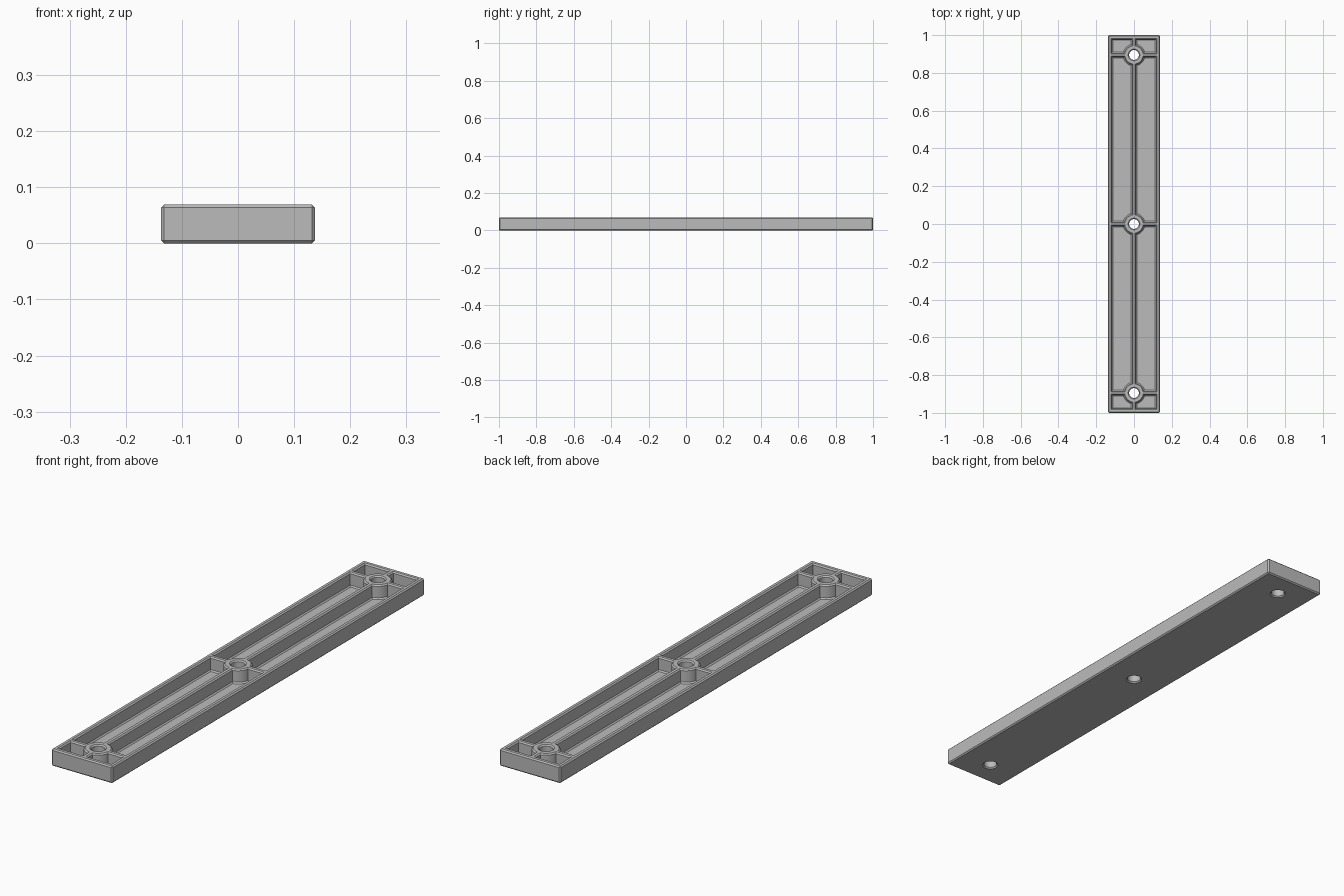
import bpy, bmesh
from math import acos, asin, cos, sin, pi

if "Cube" in bpy.data.objects:
    bpy.data.objects.remove(bpy.data.objects["Cube"], do_unlink=True)

WIDTH, LENGTH, HEIGHT = 0.274, 2.0, 0.069
CHAMFER = 0.005
FLOOR = 0.013          # thickness under the pockets
RIB = 0.011            # half thickness of the ribs
BOSS, HOLE = 0.053, 0.026
END_HOLE = 0.895       # distance of the end holes from the middle
X_WALL, Y_WALL = 0.116, 0.978

grey = bpy.data.materials.new("plain grey")
grey.use_nodes = True
grey.diffuse_color = (0.5, 0.5, 0.5, 1)
grey.node_tree.nodes["Principled BSDF"].inputs["Base Color"].default_value = (0.5, 0.5, 0.5, 1)


def make_object(name, bm):
    bmesh.ops.recalc_face_normals(bm, faces=bm.faces)
    mesh = bpy.data.meshes.new(name)
    bm.to_mesh(mesh)
    bm.free()
    mesh.materials.append(grey)
    obj = bpy.data.objects.new(name, mesh)
    bpy.context.collection.objects.link(obj)
    return obj


def loft(bm, rings):
    """Closed solid through matching rings of points."""
    loops = [[bm.verts.new(p) for p in ring] for ring in rings]
    for low, high in zip(loops, loops[1:]):
        for i in range(len(low)):
            j = (i + 1) % len(low)
            bm.faces.new((low[i], low[j], high[j], high[i]))
    bm.faces.new(loops[0])
    bm.faces.new(loops[-1])


def arc(cy, radius, start, end, steps=8):
    angles = [start + (end - start) * i / steps for i in range(steps + 1)]
    return [(radius * cos(a), cy + radius * sin(a)) for a in angles]


def pocket_outline(d, y0, y1, low_boss, high_boss=None):
    """Rectangle shrunk by d, with the round bosses bitten out of its inner corners."""
    x0, x1, y0, y1, r = RIB + d, X_WALL - d, y0 + d, y1 - d, BOSS + d
    points = arc(low_boss, r, acos(x0 / r), asin((y0 - low_boss) / r))
    points += [(x1, y0), (x1, y1)]
    if high_boss is None:
        points.append((x0, y1))
    else:
        points += arc(high_boss, r, asin((y1 - high_boss) / r), -acos(x0 / r))
    return points


# Plate with chamfered outer edges
bm = bmesh.new()
bmesh.ops.create_cube(bm, size=1)
for v in bm.verts:
    v.co = (v.co.x * WIDTH, v.co.y * LENGTH, (v.co.z + 0.5) * HEIGHT)
bmesh.ops.bevel(bm, geom=bm.edges[:], offset=CHAMFER, segments=1, affect='EDGES')
plate = make_object("ribbed_plate", bm)

# Pockets, mirrored to all four quarters, chamfered at rim and floor
bm = bmesh.new()
layers = [(CHAMFER, FLOOR), (0, FLOOR + CHAMFER), (0, HEIGHT - CHAMFER),
          (-CHAMFER, HEIGHT), (-CHAMFER, HEIGHT + CHAMFER)]
pockets = [(RIB, END_HOLE - RIB, 0, END_HOLE), (END_HOLE + RIB, Y_WALL, END_HOLE)]
for sx in (-1, 1):
    for sy in (-1, 1):
        for pocket in pockets:
            loft(bm, [[(sx * x, sy * y, z) for x, y in pocket_outline(d, *pocket)]
                      for d, z in layers])

# Screw holes, chamfered at both ends
rim = HOLE + CHAMFER
bore = [(rim, -CHAMFER), (rim, 0), (HOLE, CHAMFER), (HOLE, HEIGHT - CHAMFER),
        (rim, HEIGHT), (rim, HEIGHT + CHAMFER)]
for cy in (-END_HOLE, 0, END_HOLE):
    loft(bm, [[(x, y, z) for x, y in arc(cy, r, 0, 2 * pi, 32)[:-1]] for r, z in bore])
cutter = make_object("pocket_cutter", bm)
cutter.hide_render = True

# Cut, then tidy up
cut = plate.modifiers.new("pockets and holes", 'BOOLEAN')
cut.operation, cut.solver, cut.object = 'DIFFERENCE', 'EXACT', cutter
for obj in bpy.context.selected_objects:
    obj.select_set(False)
bpy.context.view_layer.objects.active = plate
plate.select_set(True)
bpy.ops.object.modifier_apply(modifier=cut.name)
bpy.data.objects.remove(cutter, do_unlink=True)
bpy.ops.object.shade_smooth_by_angle(angle=pi / 7)
